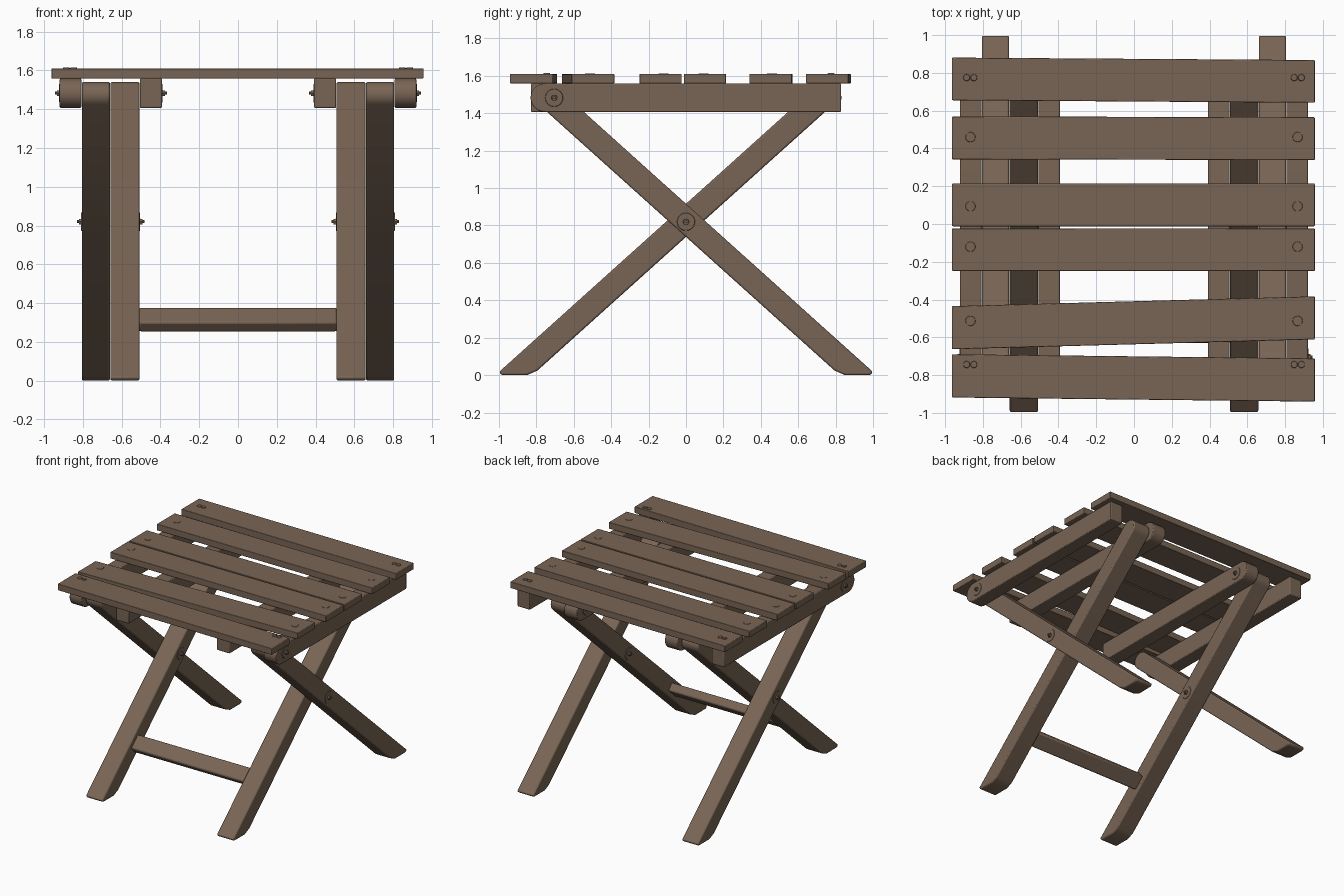
import bpy, bmesh, math
from mathutils import Vector, Matrix

if "Cube" in bpy.data.objects:
    bpy.data.objects.remove(bpy.data.objects["Cube"])

wood = bpy.data.materials.new("weathered brown wood")
wood.diffuse_color = (0.19, 0.13, 0.09, 1)
wood.use_nodes = True
wood.node_tree.nodes["Principled BSDF"].inputs["Base Color"].default_value = wood.diffuse_color


def finish(name, bm, bevel=0.0):
    bmesh.ops.recalc_face_normals(bm, faces=bm.faces)
    me = bpy.data.meshes.new(name)
    bm.to_mesh(me)
    bm.free()
    me.materials.append(wood)
    ob = bpy.data.objects.new(name, me)
    bpy.context.collection.objects.link(ob)
    bpy.ops.object.select_all(action='DESELECT')
    ob.select_set(True)
    bpy.context.view_layer.objects.active = ob
    bpy.ops.object.shade_smooth_by_angle(angle=math.radians(30))
    if bevel:
        mod = ob.modifiers.new("soft edges", 'BEVEL')
        mod.width = bevel
        mod.segments = 2
        mod.limit_method = 'ANGLE'
        mod.angle_limit = math.radians(35)
    return ob


def prism(name, pts, x0, x1, bevel):
    """Extrude a (y, z) outline along x."""
    bm = bmesh.new()
    face = bm.faces.new([bm.verts.new((x0, y, z)) for y, z in pts])
    ext = bmesh.ops.extrude_face_region(bm, geom=[face])
    verts = [g for g in ext["geom"] if isinstance(g, bmesh.types.BMVert)]
    bmesh.ops.translate(bm, verts=verts, vec=(x1 - x0, 0, 0))
    return finish(name, bm, bevel)


def arc(center, a0, a1, r, n=14):
    return [(center[0] + r * math.cos(a0 + (a1 - a0) * i / n),
             center[1] + r * math.sin(a0 + (a1 - a0) * i / n)) for i in range(n + 1)]


def add_disc(bm, loc, r1, r2, depth, axis='Z', sides=20):
    """Add a cylinder or cone standing on loc, along z or +-x."""
    rot = {'Z': Matrix(), 'X': Matrix.Rotation(math.pi / 2, 4, 'Y'),
           '-X': Matrix.Rotation(-math.pi / 2, 4, 'Y')}[axis]
    bmesh.ops.create_cone(bm, cap_ends=True, segments=sides, radius1=r1, radius2=r2, depth=depth,
                          matrix=Matrix.Translation(loc) @ rot @ Matrix.Translation((0, 0, depth / 2)))


# Leg outline: foot at +y, rounded top at -y
foot, pivot, half = Vector((0.92, 0)), Vector((-0.72, 1.475)), 0.066
d = (pivot - foot).normalized()
ang = math.atan2(d.y, d.x)
n = Vector((-d.y, d.x))


def edge_at(side, z):
    p = foot + n * half * side
    p = p + d * ((z - p.y) / d.y)
    return (p.x, p.y)


leg = arc(pivot, ang + math.pi / 2, ang - math.pi / 2, half)
leg += [edge_at(-1, 0.017), (0.985, 0), (0.85, 0), edge_at(1, 0.025)]
leg_flip = [(-y, z) for y, z in leg]

# Rail outline: rounded at the front, square at the back
rail = arc((-0.755, 1.483), math.pi * 1.5, math.pi / 2, 0.076) + [(0.83, 1.559), (0.83, 1.407)]
rail_flip = [(-y, z) for y, z in rail]

for s, side in ((-1, "left"), (1, "right")):
    prism(side + "_outer_leg", leg, s * 0.6605, s * 0.806, 0.009)
    prism(side + "_inner_leg", leg_flip, s * 0.508, s * 0.6585, 0.009)
    prism(side + "_outer_rail", rail, s * 0.808, s * 0.92, 0.006)
    prism(side + "_inner_rail", rail_flip, s * 0.392, s * 0.506, 0.006)

    # Pivot bolts with washers
    bm = bmesh.new()
    for x, y, z, out in ((0.806, 0, 0.82, 1), (0.508, 0, 0.82, -1),
                         (0.92, -0.705, 1.483, 1), (0.392, 0.705, 1.483, -1)):
        ax = 'X' if s * out > 0 else '-X'
        add_disc(bm, (s * x, y, z), 0.048, 0.046, 0.003, ax, 24)
        add_disc(bm, (s * x, y, z), 0.018, 0.016, 0.015, ax, 6)
        add_disc(bm, (s * x, y, z), 0.009, 0.008, 0.025, ax, 10)
    finish(side + "_bolts", bm)

# Stretcher between the inner legs, aligned with their slope
u, v = Vector((-d.x, d.y)), Vector((-d.y, -d.x))
c = Vector((-0.568, 0.315))
bar = [c + u * a * 0.06 + v * b * 0.034 for a, b in ((-1, -1), (1, -1), (1, 1), (-1, 1))]
prism("stretcher", [tuple(p) for p in bar], -0.512, 0.512, 0.012)

# Seat slats: (centre y at left end, centre y at right end, width)
slats = [(0.768, 0.755, 0.226), (0.456, 0.452, 0.227), (0.101, 0.101, 0.226),
         (-0.136, -0.136, 0.226), (-0.549, -0.497, 0.228), (-0.804, -0.826, 0.229)]
for i, (yl, yr, w) in enumerate(slats):
    bm = bmesh.new()
    corners = [(-0.963, yl - w / 2), (0.957, yr - w / 2), (0.957, yr + w / 2), (-0.963, yl + w / 2)]
    face = bm.faces.new([bm.verts.new((x, y, 1.559)) for x, y in corners])
    ext = bmesh.ops.extrude_face_region(bm, geom=[face])
    bmesh.ops.translate(bm, vec=(0, 0, 0.052),
                        verts=[g for g in ext["geom"] if isinstance(g, bmesh.types.BMVert)])
    finish("slat_%d" % (i + 1), bm, 0.004)

# Screw heads on the slats: pairs on the end slats, singles between
bm = bmesh.new()
for s in (-1, 1):
    for y in (0.46, 0.094, -0.12, -0.513):
        add_disc(bm, (s * 0.866, y, 1.609), 0.028, 0.025, 0.004)
    for y in (0.775, -0.744):
        for x in (0.848, 0.886):
            add_disc(bm, (s * x, y, 1.609), 0.019, 0.016, 0.007)
finish("slat_screws", bm)
